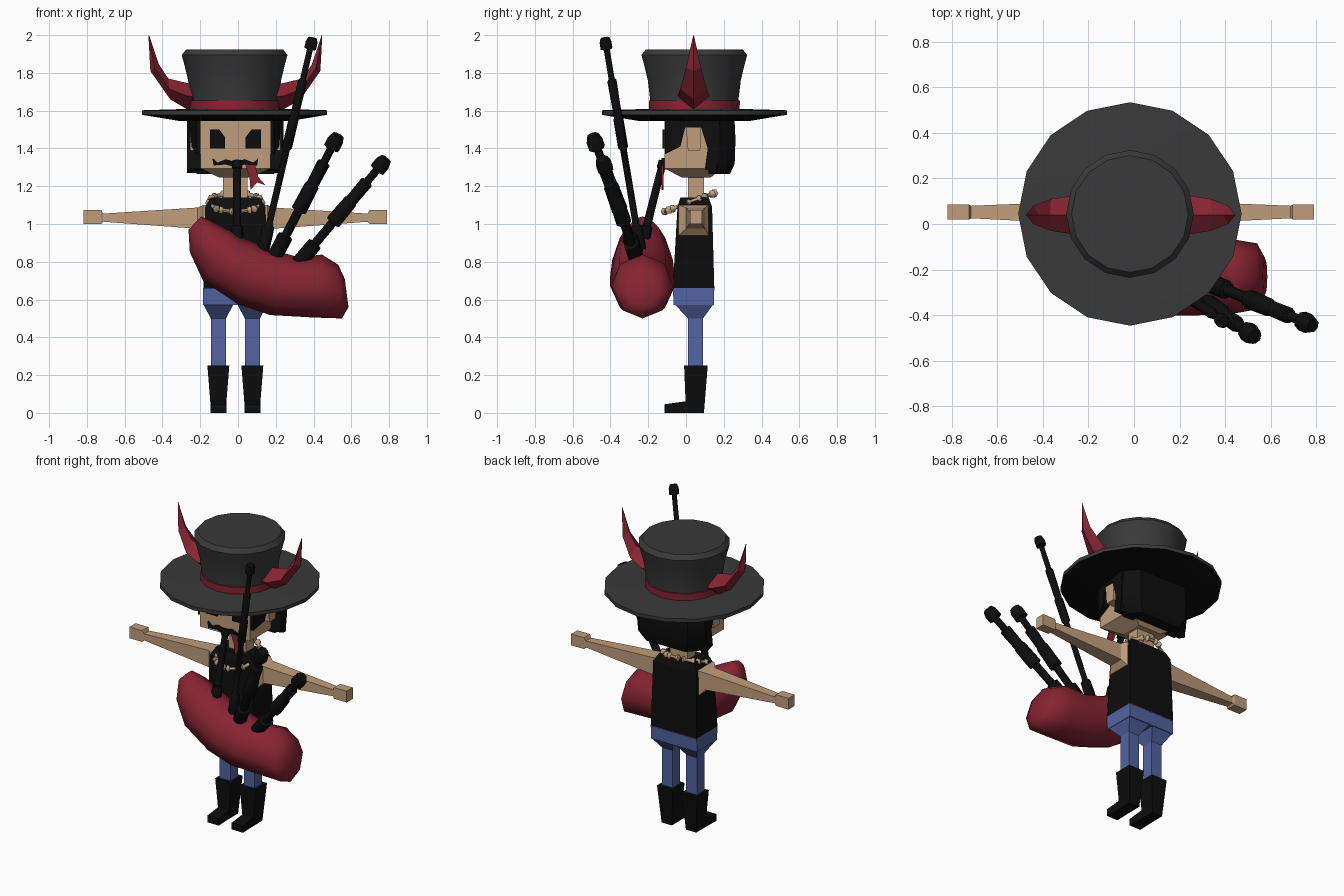
import bpy, bmesh
from math import sin, cos, pi, radians
from mathutils import Vector

cube = bpy.data.objects.get("Cube")
if cube:
    bpy.data.objects.remove(cube, do_unlink=True)

CX = -0.014  # body centre line


def material(name, rgb):
    m = bpy.data.materials.new(name)
    m.use_nodes = True
    m.diffuse_color = (*rgb, 1)
    m.node_tree.nodes["Principled BSDF"].inputs["Base Color"].default_value = (*rgb, 1)
    return m


black = material("black", (0.004, 0.004, 0.004))
grey = material("hat grey", (0.042, 0.042, 0.042))
red = material("deep red", (0.24, 0.018, 0.032))
blue = material("denim blue", (0.085, 0.125, 0.36))
skin = material("skin", (0.53, 0.34, 0.2))
bone = material("bone", (0.5, 0.36, 0.22))


def loft(name, rings, mat, smooth=0, at=(0, 0, 0)):
    """Skin a list of equal-length rings and cap both ends."""
    bm = bmesh.new()
    loops = [[bm.verts.new(p) for p in ring] for ring in rings]
    n = len(loops[0])
    for a, b in zip(loops, loops[1:]):
        for i in range(n):
            j = (i + 1) % n
            bm.faces.new((a[i], a[j], b[j], b[i]))
    bm.faces.new(loops[0])
    bm.faces.new(loops[-1])
    bmesh.ops.recalc_face_normals(bm, faces=bm.faces)
    mesh = bpy.data.meshes.new(name)
    bm.to_mesh(mesh)
    bm.free()
    mesh.materials.append(mat)
    ob = bpy.data.objects.new(name, mesh)
    ob.location = at
    bpy.context.collection.objects.link(ob)
    if smooth:
        bpy.ops.object.select_all(action="DESELECT")
        ob.select_set(True)
        bpy.context.view_layer.objects.active = ob
        bpy.ops.object.shade_smooth_by_angle(angle=radians(smooth))
    return ob


def slab(z, x0, x1, y0, y1):
    return [(x0, y0, z), (x1, y0, z), (x1, y1, z), (x0, y1, z)]


def circle(r, z, n=16):
    return [(r * cos(2 * pi * i / n), r * sin(2 * pi * i / n), z) for i in range(n)]


def hoop(top, bottom, half, y, n, side=1):
    """Elliptical ring spanning two points in the xz plane."""
    t, b = Vector(top), Vector(bottom)
    ring = []
    for i in range(n):
        p = (t + b) / 2 + (t - b) / 2 * cos(2 * pi * i / n)
        ring.append((side * p.x, y + half * sin(2 * pi * i / n), p.y))
    return ring


def plate(name, outline, y0, y1, mat):
    return loft(name, [[(x, y, z) for x, z in outline] for y in (y0, y1)], mat, at=(CX, 0, 0))


def pipe(name, base, tip, profile, mat=black, n=8):
    """Turned rod: profile holds (fraction along, radius)."""
    base, tip = Vector(base), Vector(tip)
    q = (tip - base).to_track_quat("Z", "Y")
    rings = [[base.lerp(tip, t) + q @ Vector(p) for p in circle(r, 0, n)] for t, r in profile]
    return loft(name, rings, mat, 50)


BODY = (CX, 0, 0)

# Legs, boots, arms, ears and side hair, mirrored
for s, side in ((1, "left"), (-1, "right")):
    hip = (CX + s * 0.09, 0, 0)
    loft(side + "_boot", [slab(0, -.038, .038, 0, .095), slab(.25, -.058, .058, -.01, .115)], black, at=hip)
    loft(side + "_toe", [[(-w, y, 0), (w, y, 0), (w, y, z), (-w, y, z)]
                         for y, w, z in ((.03, .037, .07), (-.01, .038, .06), (-.115, .042, .045))], black, at=hip)
    loft(side + "_leg", [slab(.24, -.04, .04, .01, .09), slab(.5, -.04, .04, .01, .09),
                         slab(.575, -.08, .08, -.06, .145)], blue, at=hip)
    arm = ((.13, -.04, .12, .94, 1.1), (.17, -.04, .12, .94, 1.1), (.2, 0, .1, .975, 1.087),
           (.7, .025, .08, 1.012, 1.055), (.71, .02, .085, 1.0, 1.075), (.804, .02, .085, 1.0, 1.075))
    loft(side + "_arm", [[(s * x, a, c), (s * x, b, c), (s * x, b, d), (s * x, a, d)]
                         for x, a, b, c, d in arm], skin, at=BODY)
    loft(side + "_ear", [[(s * x, y, z) for y, z in ((0, 1.51), (.08, 1.51), (.075, 1.39), (.01, 1.39))]
                         for x in (.17, .24)], skin, at=BODY)
    lock = ((-.11, 1.56), (-.11, 1.37), (-.03, 1.41), (-.005, 1.51), (.08, 1.51),
            (.115, 1.4), (.1, 1.29), (.16, 1.27), (.18, 1.56))
    loft(side + "_hair", [[(s * .17, y, z) for y, z in lock],
                          [(s * (.255 + min(0, y - .04) * .33), y, z) for y, z in lock]], black, at=BODY)
    # Hat horns
    horn = (((.2, 1.74), (.2, 1.605), .07), ((.25, 1.745), (.26, 1.61), .085), ((.355, 1.77), (.345, 1.66), .07),
            ((.405, 1.845), (.45, 1.81), .04), ((.457, 2.0), (.46, 1.995), .002))
    loft(side + "_hat_horn", [hoop(t, b, h, .04, 4, s) for t, b, h in horn], red, at=BODY)
    # Eyes with the inner top corner cut away
    plate(side + "_eye", [(s * x, z) for x, z in ((.055, 1.4), (.135, 1.4), (.135, 1.5), (.085, 1.5), (.055, 1.46))],
          -.124, -.11, black)

# Torso
loft("pelvis", [slab(.57, -.17, .17, -.065, .147), slab(.66, -.17, .17, -.07, .15)], blue, at=BODY)
loft("vest", [slab(.655, -.17, .17, -.07, .15), slab(1.09, -.16, .16, -.045, .138),
              slab(1.14, -.13, .13, -.03, .12)], black, at=BODY)
loft("neck", [slab(1.1, -.065, .065, .01, .095), slab(1.27, -.065, .065, .01, .095)], skin, at=BODY)

# Head
loft("head", [slab(1.245, -.085, .085, -.02, .13), slab(1.295, -.185, .185, -.115, .19),
              slab(1.56, -.185, .185, -.115, .19)], skin, at=BODY)


def back_outline(z, k):
    half = [(.255, .12), (.255, .18), (.18, .262)]
    half = [(x * k, .12 + (y - .12) * k) for x, y in half]
    return [(x, y, z) for x, y in half] + [(-x, y, z) for x, y in reversed(half)]


loft("back_hair", [back_outline(1.265, .8), back_outline(1.32, .97), back_outline(1.45, 1),
                   back_outline(1.56, .96)], black, 35, at=BODY)
curl = [(.05, 1.343), (.095, 1.325), (.122, 1.35), (.115, 1.31), (.05, 1.315)]
plate("moustache", [(0, 1.328)] + curl + [(0, 1.3)] + [(-x, z) for x, z in reversed(curl)], -.13, -.11, black)
plate("tongue", [(.05, 1.32), (.105, 1.31), (.12, 1.25), (.16, 1.205), (.115, 1.22), (.08, 1.18), (.075, 1.25)],
      -.13, -.12, red)

# Hat
HAT = (-.018, .044, 0)
brim = loft("hat_brim", [circle(.29, 1.545), circle(.49, 1.578), circle(.49, 1.602), circle(.23, 1.61)], grey, 30, HAT)
brim.data.materials.append(black)
for f in brim.data.polygons:
    f.material_index = int(f.normal.z < -0.3)
loft("hat_crown", [circle(r, z) for r, z in ((.23, 1.6), (.235, 1.67), (.246, 1.76), (.265, 1.84), (.28, 1.895),
                                             (.256, 1.925))], grey, 30, HAT)
loft("hat_band", [circle(.24, 1.6), circle(.241, 1.655)], red, 30, HAT)

# Bone necklace, low at the front
count = 9
for i in range(count):
    ends = []
    for k in (i + .08, i + .92):
        a = 2 * pi * k / count
        ends.append(Vector((CX + .14 * sin(a), .02 - .135 * cos(a), 1.115 - .05 * cos(a))))
    pipe("necklace_bone", *ends, ((0, .012), (.06, .022), (.2, .02), (.28, .011), (.72, .011),
                                  (.8, .02), (.94, .022), (1, .012)), bone, 6)

# Bagpipe bag
sections = (((-.195, 1.04), (-.262, .97), .05), ((-.12, 1.005), (-.255, .85), .12), ((.03, .925), (-.185, .7), .16),
            ((.17, .865), (0, .575), .172), ((.32, .825), (.17, .518), .172), ((.445, .838), (.4, .505), .165),
            ((.53, .785), (.55, .5), .145), ((.565, .71), (.585, .56), .08))
loft("pipe_bag", [hoop(t, b, h, -.23, 8) for t, b, h in sections], red, 60)

# Drones and blowpipe
stout = ((0, .042), (.2, .042), (.21, .025), (.4, .025), (.41, .043), (.6, .04), (.61, .034),
         (.78, .036), (.79, .022), (.89, .022), (.9, .044), (.96, .044), (1, .032))
slim = ((0, .034), (.12, .032), (.13, .018), (.48, .018), (.49, .027), (.62, .027), (.63, .022),
        (.8, .025), (.81, .016), (.945, .016), (.95, .032), (.98, .032), (1, .024))
pipe("tall_drone", (.13, -.24, .85), (.395, -.43, 1.985), slim)
pipe("middle_drone", (.18, -.25, .8), (.53, -.495, 1.47), stout)
pipe("outer_drone", (.31, -.25, .78), (.785, -.445, 1.345), stout)
pipe("blowpipe", (-.005, -.23, .9), (-.005, -.12, 1.335),
     ((0, .034), (.2, .032), (.21, .022), (.9, .02), (.91, .026), (1, .024)))
